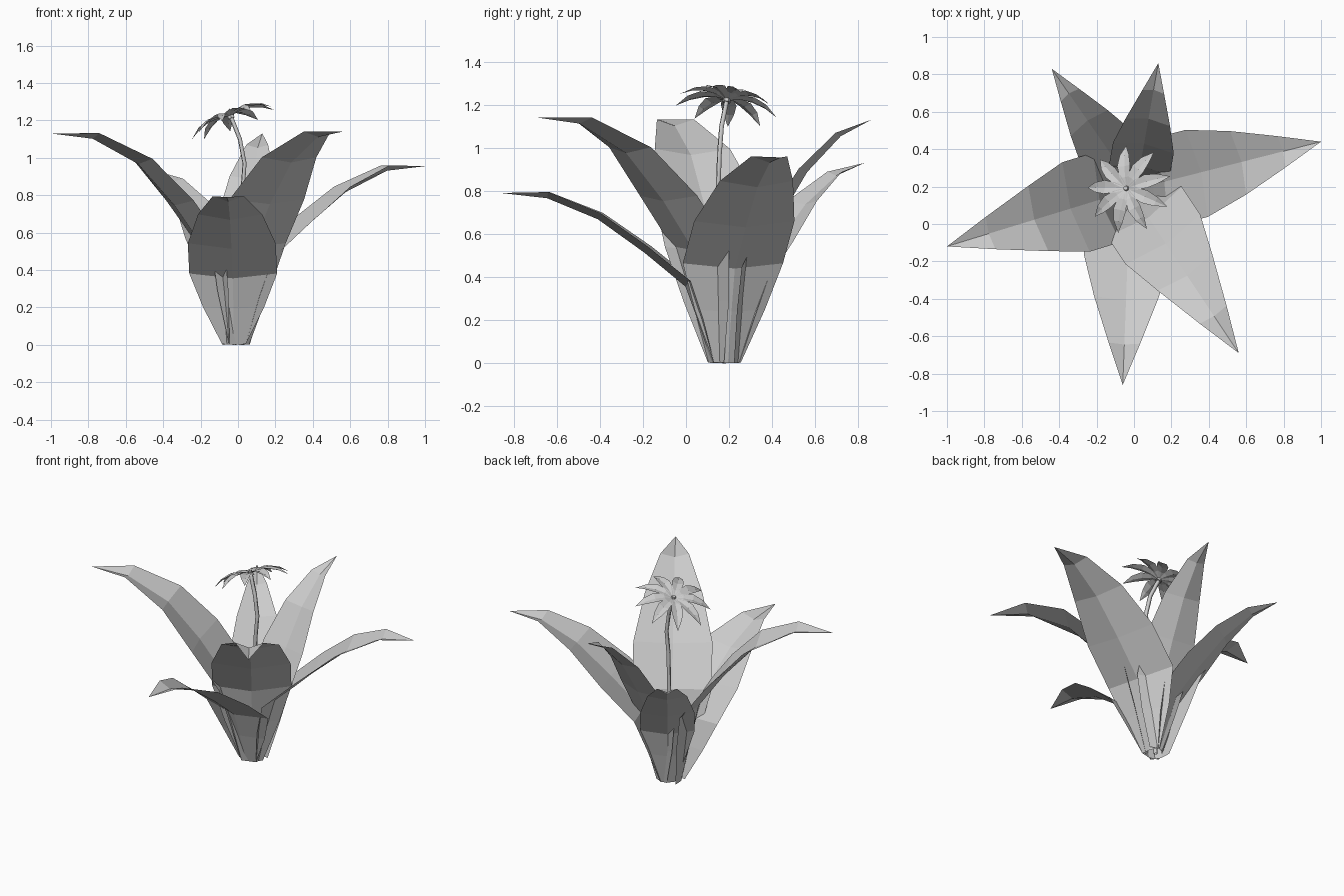
import bpy
import math
from mathutils import Matrix, Vector

cube = bpy.data.objects.get("Cube")
if cube:
    bpy.data.objects.remove(cube, do_unlink=True)

grey = bpy.data.materials.new("plain_grey")
grey.use_nodes = True
grey.diffuse_color = (0.6, 0.6, 0.6, 1)
grey.node_tree.nodes["Principled BSDF"].inputs["Base Color"].default_value = (0.6, 0.6, 0.6, 1)


def blade(name, rows, matrix):
    """Pointed blade along local x: rows hold (distance, height, half width, edge rise)."""
    verts, faces = [], []
    count = len(rows)
    for i, (d, z, w, rise) in enumerate(rows[:-1]):
        before, after = rows[max(i - 1, 0)], rows[i + 1]
        tangent = Vector((after[0] - before[0], 0, after[1] - before[1])).normalized()
        raised = Vector((-tangent.z, 0, tangent.x)) * rise * w
        middle = Vector((d, 0, z))
        side = Vector((0, w, 0))
        verts += [middle + raised - side, middle, middle + raised + side]
        if i < count - 2:
            a = i * 3
            faces += [(a, a + 3, a + 4, a + 1), (a + 1, a + 4, a + 5, a + 2)]
    tip = len(verts)
    verts.append(Vector((rows[-1][0], 0, rows[-1][1])))
    faces += [(tip - 3, tip, tip - 2), (tip - 2, tip, tip - 1)]
    mesh = bpy.data.meshes.new(name)
    mesh.from_pydata([matrix @ v for v in verts], [], faces)
    mesh.materials.append(grey)
    obj = bpy.data.objects.new(name, mesh)
    bpy.context.collection.objects.link(obj)


# Leaves: one shared outline, stretched to each tip
START = 0.06
OUTLINE = [(0, 0, 0.27, 0.2), (0.065, 0.25, 0.7, 0.2), (0.125, 0.46, 1, 0.18),
           (0.32, 0.66, 1, 0.16), (0.54, 0.855, 0.73, 0.2), (0.78, 0.975, 0.36, 0.35),
           (1, 1, 0, 0)]


def leaf(name, tip, bend, straight, width, root_x=-0.02):
    root = Vector((root_x, 0.18, 0))
    reach = Vector(tip) - root
    length = math.hypot(reach.x, reach.y)
    rows = [(START + (length - START) * (u - bend * (u * (1 - u)) ** 2),
             reach.z * (straight * u + (1 - straight) * v), width * w, rise)
            for u, v, w, rise in OUTLINE]
    turn = Matrix.Rotation(math.atan2(reach.y, reach.x), 4, "Z")
    blade(name, rows, Matrix.Translation(root) @ turn)


leaf("left_leaf", (1, 0.44, 0.955), -0.3, 0, 0.24)
leaf("right_leaf", (-1, -0.12, 1.13), 0.75, 0, 0.25)
leaf("front_leaf", (-0.06, -0.86, 0.79), 0, 0.03, 0.235)
leaf("front_left_leaf", (0.56, -0.69, 1.14), 0.7, 0, 0.24)
leaf("back_leaf", (0.13, 0.86, 1.13), 0.3, 0.22, 0.165, 0.01)
leaf("back_right_leaf", (-0.44, 0.83, 0.93), 0, 0.2, 0.165, 0.01)

# Flower stem
curve = bpy.data.curves.new("flower_stem", "CURVE")
curve.dimensions = "3D"
curve.bevel_depth = 0.013
curve.bevel_resolution = 0
path = [(-0.02, 0.18, 0), (0.01, 0.16, 0.5), (0.025, 0.15, 0.83),
        (0.035, 0.155, 0.97), (0.01, 0.165, 1.1), (-0.04, 0.19, 1.225)]
spline = curve.splines.new("POLY")
spline.points.add(len(path) - 1)
for point, co in zip(spline.points, path):
    point.co = (*co, 1)
curve.materials.append(grey)
stem = bpy.data.objects.new("flower_stem", curve)
bpy.context.collection.objects.link(stem)

# Flower head: ring of drooping petals, tilted to one side
normal = Vector((-0.38, 0.15, 1))
head = Matrix.Translation(path[-1]) @ Vector((0, 0, 1)).rotation_difference(normal).to_matrix().to_4x4()
PETAL = [(0.005, 0, 0.008, 0.1), (0.06, 0.01, 0.027, 0.3), (0.12, 0.008, 0.037, 0.3),
         (0.18, -0.01, 0.026, 0.3), (0.24, -0.045, 0, 0)]
PETALS = 9
for i in range(PETALS):
    turn = Matrix.Rotation(math.tau * (i + 0.4) / PETALS, 4, "Z")
    blade(f"petal_{i + 1}", PETAL, head @ turn)

# Flower centre
bpy.ops.mesh.primitive_cone_add(vertices=6, radius1=0.02, radius2=0.012, depth=0.03)
centre = bpy.context.object
centre.name = "flower_centre"
centre.data.transform(head)
centre.data.materials.append(grey)
